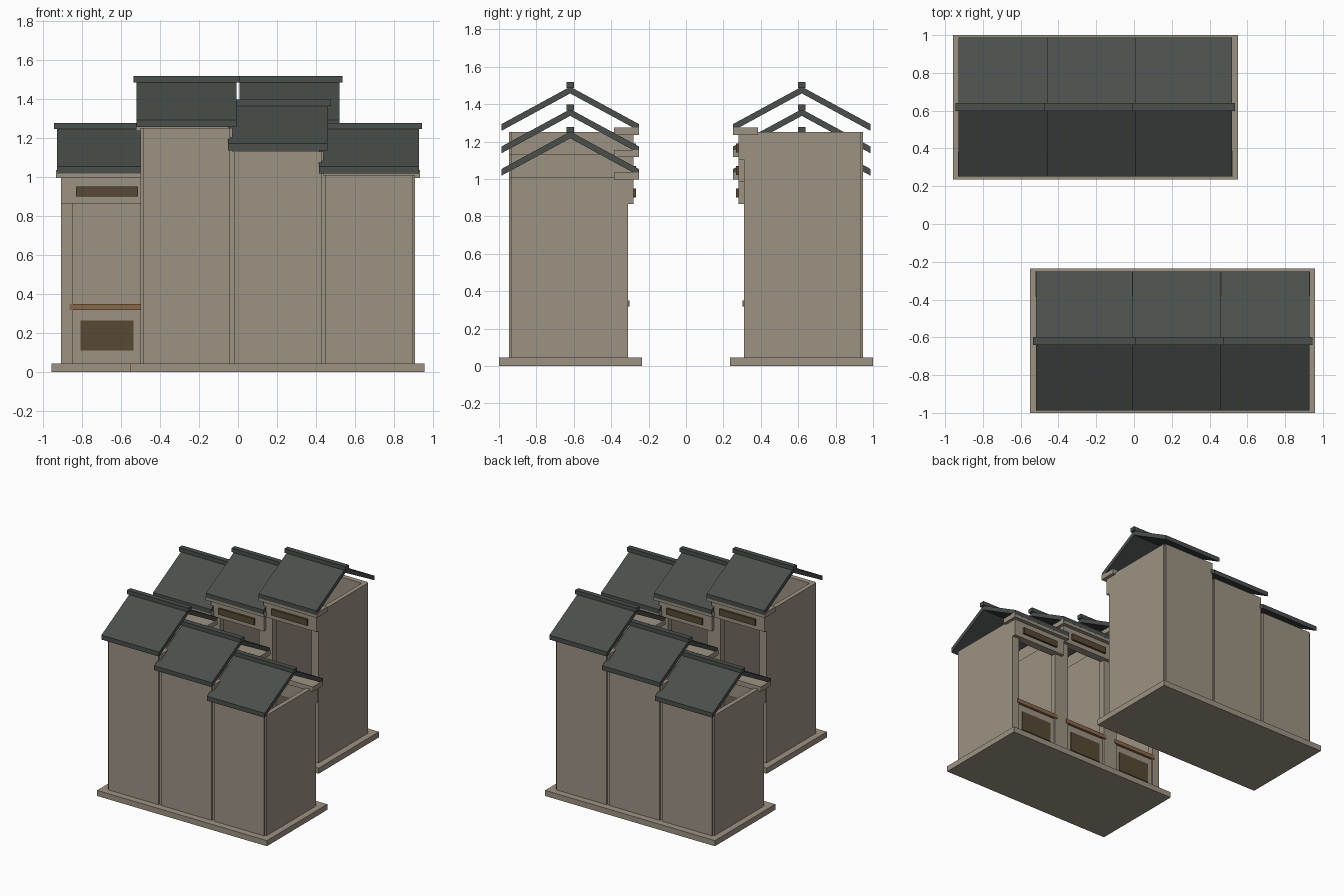
import bpy, bmesh

if "Cube" in bpy.data.objects:
    bpy.data.objects.remove(bpy.data.objects["Cube"])


def material(name, rgb):
    m = bpy.data.materials.new(name)
    m.diffuse_color = (*rgb, 1)
    m.use_nodes = True
    m.node_tree.nodes["Principled BSDF"].inputs["Base Color"].default_value = m.diffuse_color
    return m


PLASTER = material("tan plaster", (0.335, 0.29, 0.225))
ROOF = material("slate green roof", (0.068, 0.079, 0.072))
WOOD = material("brown wood", (0.26, 0.14, 0.066))
DARK = material("dark wood", (0.095, 0.067, 0.035))


def finish(bm, name, mat):
    bmesh.ops.recalc_face_normals(bm, faces=bm.faces)
    me = bpy.data.meshes.new(name)
    bm.to_mesh(me)
    bm.free()
    me.materials.append(mat)
    bpy.context.collection.objects.link(bpy.data.objects.new(name, me))


def box(name, mat, s, x0, x1, y0, y1, z0, z1):
    """Box; s = -1 turns it half a turn about z for the back row."""
    bm = bmesh.new()
    bmesh.ops.create_cube(bm, size=1)
    for v in bm.verts:
        v.co = (s * (x0 + (v.co.x + .5) * (x1 - x0)),
                s * (y0 + (v.co.y + .5) * (y1 - y0)),
                z0 + (v.co.z + .5) * (z1 - z0))
    finish(bm, name, mat)


def gable_roof(name, mat, s, cx, half, h):
    """Open chevron profile extruded along x."""
    yc, run, t = -0.619, 0.368, 0.036
    prof = [(yc - run, h + .007), (yc, h + .207), (yc + run, h + .007),
            (yc + run, h + .007 + t), (yc, h + .207 + t), (yc - run, h + .007 + t)]
    bm = bmesh.new()
    ends = [[bm.verts.new((s * x, s * y, z)) for y, z in prof]
            for x in (cx - half, cx + half)]
    a, b = ends
    for e in ends:
        bm.faces.new((e[0], e[1], e[4], e[5]))
        bm.faces.new((e[1], e[2], e[3], e[4]))
    for i in range(6):
        j = (i + 1) % 6
        bm.faces.new((a[i], a[j], b[j], b[i]))
    finish(bm, name, mat)


def house(s, cx, h, tag):
    z = 0.045
    front = -0.309
    # side walls, front piers and slightly inset back wall
    for k, side in ((-1, "left"), (1, "right")):
        outer = cx + k * .235
        wall = sorted((outer, outer - k * .035))
        pier = sorted((outer, outer - k * .062))
        box(f"{tag}_{side}_wall", PLASTER, s, *wall, -.933, front - .05, z, h)
        box(f"{tag}_{side}_pier", PLASTER, s, *pier, front - .05, front, z, h)
    box(f"{tag}_back_wall", PLASTER, s, cx - .223, cx + .223, -.946, -.905, z, h)
    # lintel with sign, and cornice under the eave
    box(f"{tag}_lintel", PLASTER, s, cx - .235, cx + .235, -.345, -.282, h - .145, h)
    box(f"{tag}_sign", DARK, s, cx - .159, cx + .159, -.284, -.267, h - .11, h - .06)
    box(f"{tag}_cornice", PLASTER, s, cx - .26, cx + .26, -.384, -.252, h - .014, h + .025)
    # counter with dark panel and wooden sill
    box(f"{tag}_counter", PLASTER, s, cx - .173, cx + .173, -.37, -.322, z, .32)
    box(f"{tag}_counter_panel", DARK, s, cx - .136, cx + .136, -.324, -.316, .11, .265)
    box(f"{tag}_sill", WOOD, s, cx - .191, cx + .191, -.38, -.302, .318, .35)
    # roof and ridge cap
    gable_roof(f"{tag}_roof", ROOF, s, cx, .256, h)
    box(f"{tag}_ridge_cap", ROOF, s, cx - .272, cx + .272, -.64, -.599, h + .235, h + .267)


# two stepped rows facing each other across the alley
for s, row in ((1, "front"), (-1, "back")):
    box(f"{row}_base", PLASTER, s, -.55, .957, -1, -.236, 0, .045)
    for cx, h, size in ((-.264, 1.25, "tall"), (.204, 1.13, "middle"), (.672, 1.01, "low")):
        house(s, cx, h, f"{row}_{size}")
